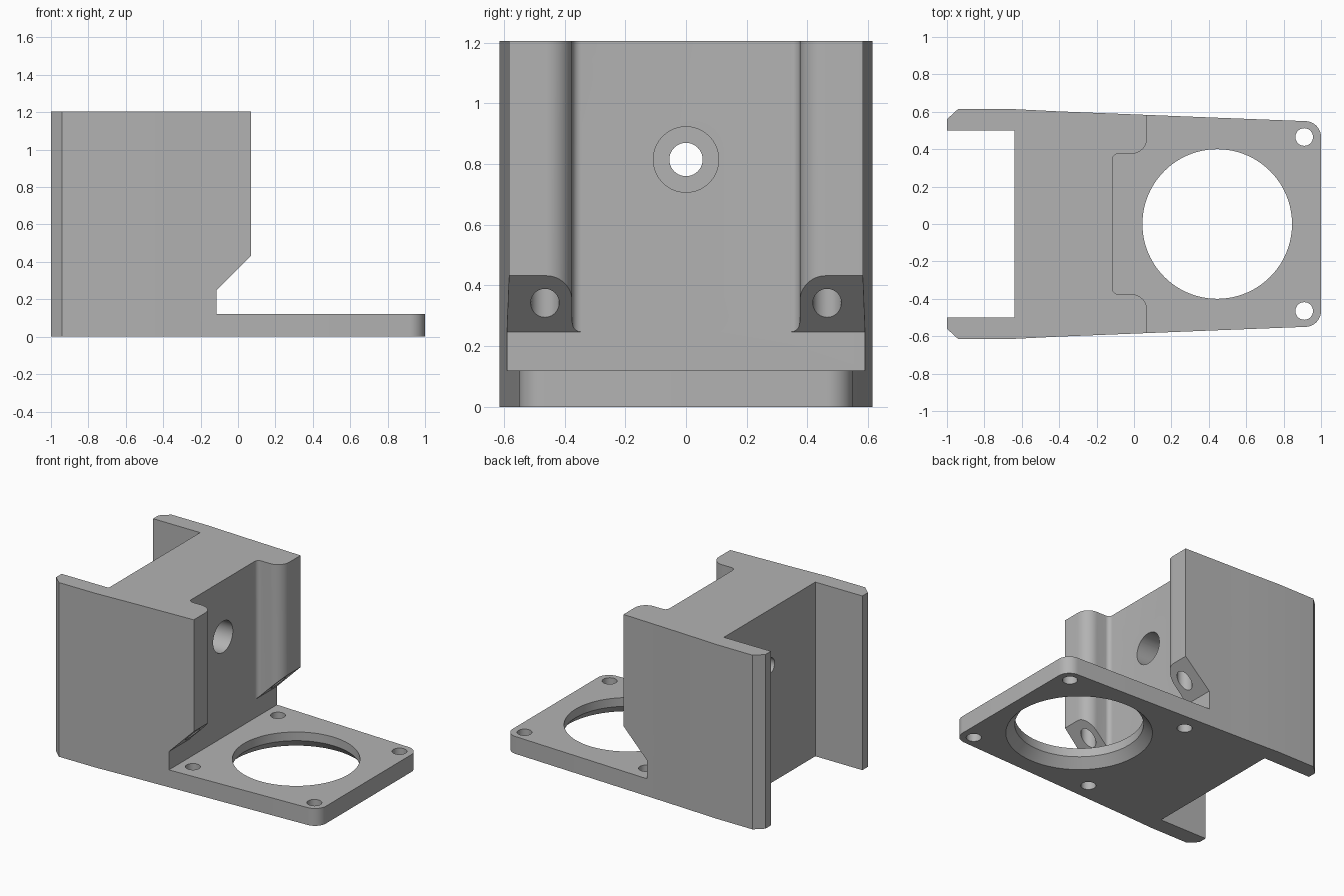
import bpy, bmesh, math
from mathutils import Matrix, Vector

cube = bpy.data.objects.get("Cube")
if cube:
    bpy.data.objects.remove(cube, do_unlink=True)

grey = bpy.data.materials.new("plain grey")
grey.use_nodes = True
COLOUR = (0.45, 0.45, 0.45, 1)
grey.diffuse_color = COLOUR
grey.node_tree.nodes["Principled BSDF"].inputs["Base Color"].default_value = COLOUR


def arc(cx, cy, r, start, end, n=12):
    angles = [math.radians(start + (end - start) * i / n) for i in range(n + 1)]
    return [(cx + r * math.cos(a), cy + r * math.sin(a)) for a in angles]


def mirrored(half):
    return half + [(x, -y) for x, y in reversed(half)]


def make_object(name, bm):
    bmesh.ops.recalc_face_normals(bm, faces=bm.faces)
    mesh = bpy.data.meshes.new(name)
    bm.to_mesh(mesh)
    bm.free()
    mesh.materials.append(grey)
    obj = bpy.data.objects.new(name, mesh)
    bpy.context.collection.objects.link(obj)
    return obj


def prism(name, points, offset):
    bm = bmesh.new()
    face = bm.faces.new([bm.verts.new(p) for p in points])
    ext = bmesh.ops.extrude_face_region(bm, geom=[face])
    top = [v for v in ext["geom"] if isinstance(v, bmesh.types.BMVert)]
    bmesh.ops.translate(bm, verts=top, vec=Vector(offset))
    return make_object(name, bm)


def drill(name, start, axis, length, r1, r2=None, segments=40):
    """Round cutter running from start along the x or z axis."""
    bm = bmesh.new()
    bmesh.ops.create_cone(bm, cap_ends=True, segments=segments, radius1=r1,
                          radius2=r1 if r2 is None else r2, depth=length)
    turn = Matrix.Rotation(math.pi / 2, 4, "Y") if axis == "x" else Matrix()
    bm.transform(Matrix.Translation(start) @ turn @ Matrix.Translation((0, 0, length / 2)))
    return make_object(name, bm)


def cut(target, cutter):
    mod = target.modifiers.new("cut", "BOOLEAN")
    mod.operation = "DIFFERENCE"
    mod.solver = "EXACT"
    mod.object = cutter
    cutter.hide_render = True
    bpy.context.view_layer.objects.active = target
    bpy.ops.object.modifier_apply(modifier=mod.name)
    bpy.data.objects.remove(cutter, do_unlink=True)


HEIGHT, PLATE, WEB, FLANGE = 1.205, 0.12, -0.115, 0.07

# Full-height body: rear slot, chamfered rear corners, tapering sides, round front corners
half = [(-0.64, 0.5), (-1, 0.5), (-1, 0.56), (-0.94, 0.615), (-0.66, 0.615),
        (-0.4, 0.602), (-0.1, 0.59), (0.4, 0.57)] + arc(0.915, 0.465, 0.085, 90, 0)
bracket = prism("mounting_bracket", [(x, y, 0) for x, y in mirrored(half)], (0, 0, HEIGHT))

# Space above the plate, with the sloped underside of the flanges
side = [(WEB, PLATE), (1.3, PLATE), (1.3, 1.5), (FLANGE, 1.5), (FLANGE, 0.432), (WEB, 0.247)]
cut(bracket, prism("plate_clearance", [(x, -1, z) for x, z in side], (0, 2, 0)))

# Channel between the flanges, rounded at both corners
channel = (arc(WEB + 0.03, 0.345, 0.03, 180, 90, 8)
           + arc(FLANGE - 0.085, 0.46, 0.085, -90, 0) + [(0.3, 0.46)])
cut(bracket, prism("channel", [(x, y, 0.2) for x, y in mirrored(channel)], (0, 0, 1.3)))

# Large opening in the plate, flared underneath
FAN_X = 0.445
cut(bracket, drill("plate_opening", (FAN_X, 0, -0.1), "z", 0.3, 0.4, segments=96))
cut(bracket, drill("opening_flare", (FAN_X, 0, -0.01), "z", 0.07, 0.465, 0.4, segments=96))

# Four plate screw holes; the inner pair continue up into the flanges
for y in (-0.465, 0.465):
    cut(bracket, drill("outer_hole", (FAN_X + 0.465, y, -0.1), "z", 0.3, 0.047))
    cut(bracket, drill("inner_hole", (FAN_X - 0.465, y, -0.1), "z", 0.75, 0.047))

# Two counterbored bolt holes through the web
for z in (0.325, 0.815):
    cut(bracket, drill("bolt_hole", (-0.8, 0, z), "x", 0.8, 0.055))
    cut(bracket, drill("bolt_counterbore", (-0.5, 0, z), "x", 0.5, 0.108))

bpy.ops.object.select_all(action="DESELECT")
bracket.select_set(True)
bpy.context.view_layer.objects.active = bracket
bpy.ops.object.shade_smooth_by_angle(angle=math.radians(30))
